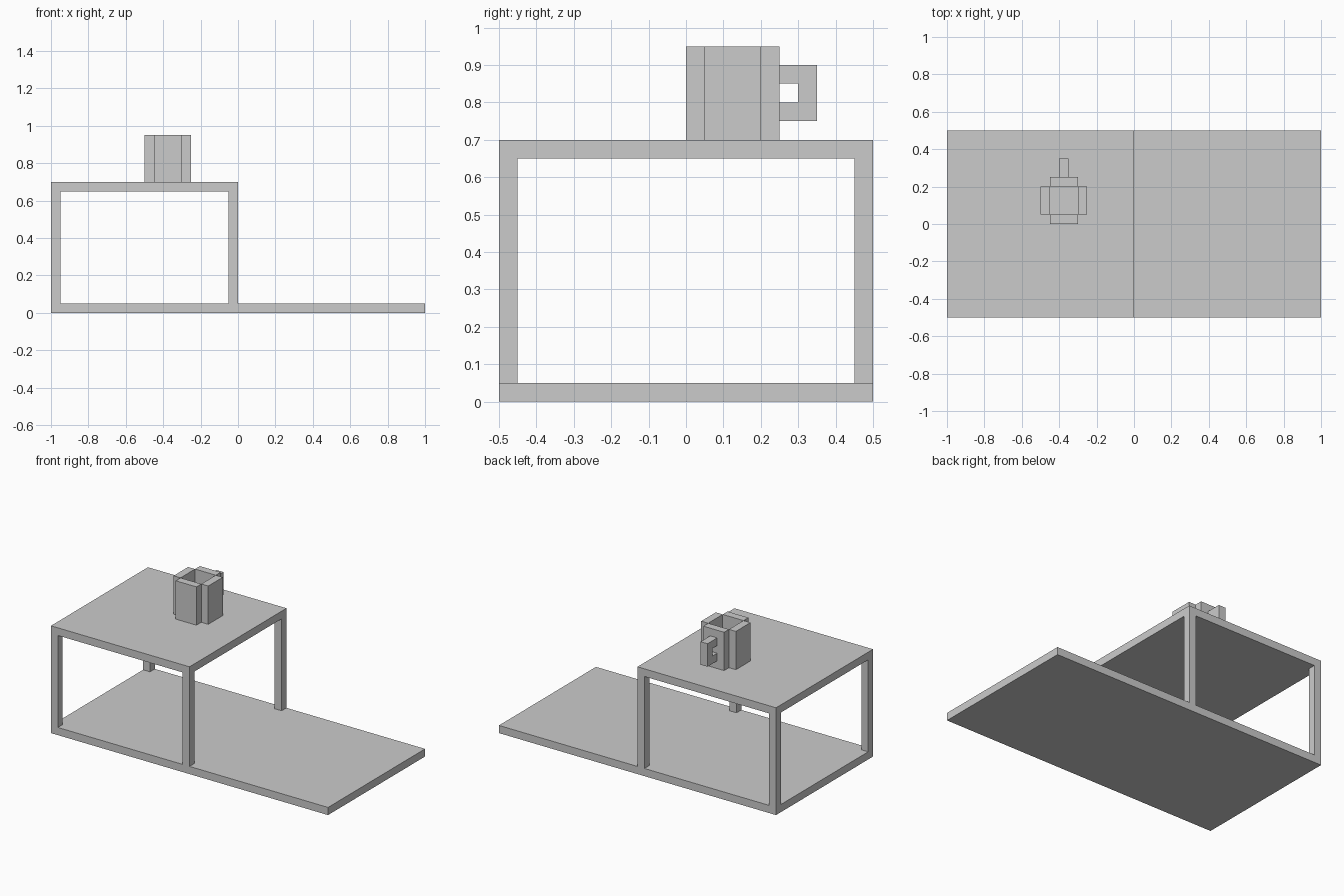
import bpy

if "Cube" in bpy.data.objects:
    bpy.data.objects.remove(bpy.data.objects["Cube"])


def box(name, x, y, z):
    """Box spanning the given (min, max) ranges."""
    bpy.ops.mesh.primitive_cube_add(size=1, location=[sum(r) / 2 for r in (x, y, z)])
    ob = bpy.context.object
    ob.name = name
    ob.scale = [r[1] - r[0] for r in (x, y, z)]
    bpy.ops.object.transform_apply(location=False, rotation=False, scale=True)
    return ob


T = 0.05  # common thickness

# Floor slab and table top
box("floor", (-1, 1), (-0.5, 0.5), (0, T))
box("table_top", (-1, 0), (-0.5, 0.5), (0.65, 0.7))

# Four corner legs
for side, x in (("left", -1), ("right", -T)):
    for end, y in (("front", -0.5), ("back", 0.5 - T)):
        box(f"{end}_{side}_leg", (x, x + T), (y, y + T), (T, 0.65))

# Mug walls, open at the top with notched corners
wall_z = (0.7, 0.95)
for side, x in (("left", -0.5), ("right", -0.3)):
    box(f"mug_{side}_wall", (x, x + T), (0.05, 0.2), wall_z)
for end, y in (("front", 0), ("back", 0.2)):
    box(f"mug_{end}_wall", (-0.45, -0.3), (y, y + T), wall_z)
box("mug_base", (-0.45, -0.3), (0.05, 0.2), (0.7, 0.75))

# Mug handle
handle_x = (-0.4, -0.35)
box("handle_grip", handle_x, (0.3, 0.35), (0.75, 0.9))
for part, z in (("lower", 0.75), ("upper", 0.85)):
    box(f"handle_{part}_bar", handle_x, (0.25, 0.3), (z, z + T))
